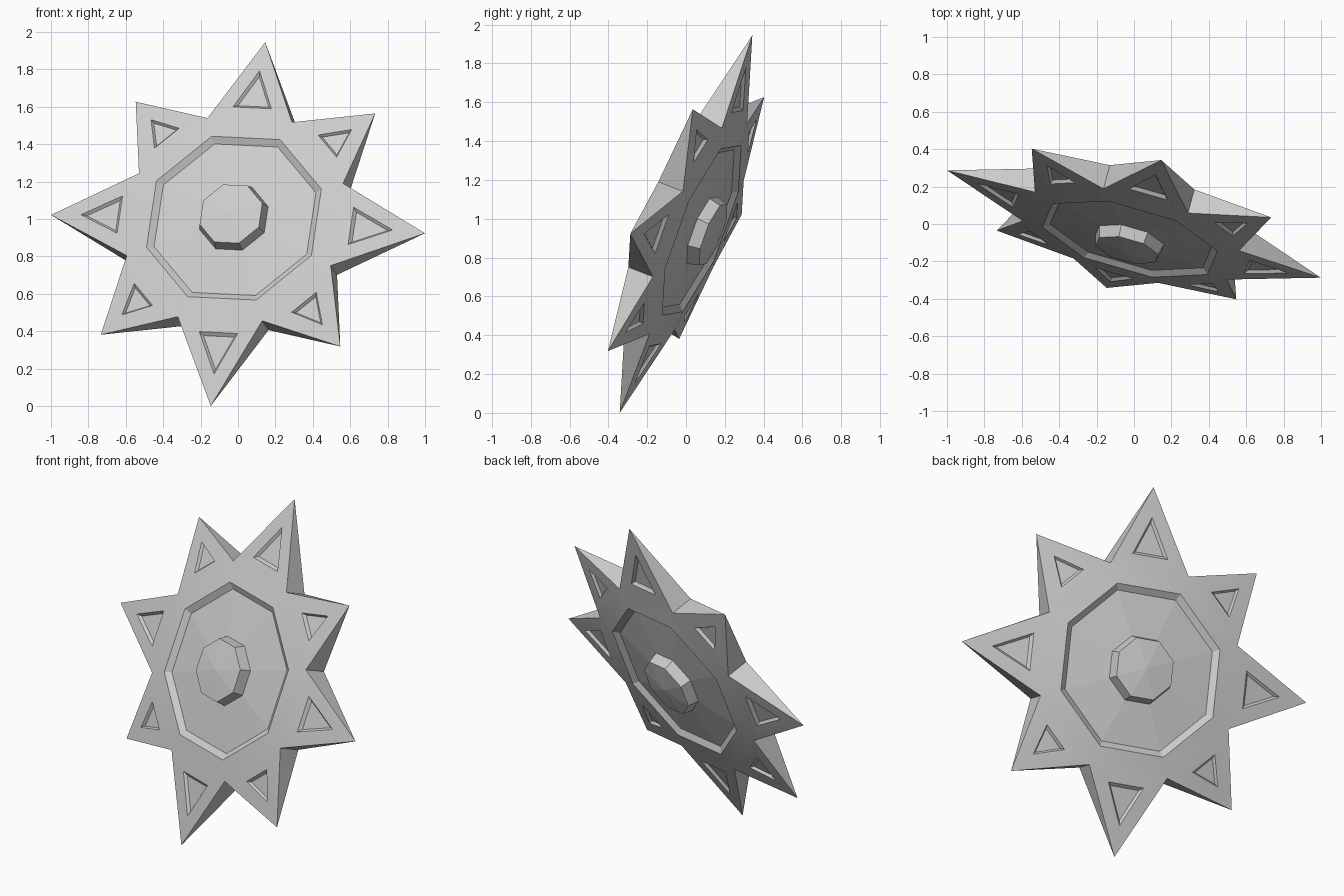
import bpy, bmesh
from math import sin, cos, radians
from mathutils import Vector, Matrix

if "Cube" in bpy.data.objects:
    bpy.data.objects.remove(bpy.data.objects["Cube"])

# Tilted frame of the star: right, up, and front normal
UP = Vector((0.14, 0.3283, 0.9342)).normalized()
RIGHT = Vector((0.9604, -0.2751, -0.0458))
RIGHT = (RIGHT - UP * RIGHT.dot(UP)).normalized()
NORMAL = RIGHT.cross(UP)
FRAME = Matrix((RIGHT, UP, NORMAL)).transposed().to_4x4()
FRAME.translation = (0, 0, 0.9725)

VALLEY_R, VALLEY_H = 0.615, 0.07
RIM_R, RIM_H = 0.497, 0.09


def polar(r, deg, h):
    a = radians(deg)
    return Vector((r * sin(a), r * cos(a), h))


def add_face(bm, pts, side):
    """Add a face facing its side (+1 front, -1 back, 0 outward edge)."""
    f = bm.faces.new([bm.verts.new(p) for p in pts])
    f.normal_update()
    out = f.normal.z * side if side else f.normal.dot(f.calc_center_median())
    if out < 0:
        f.normal_flip()


def finish(bm, name, smooth):
    bmesh.ops.remove_doubles(bm, verts=bm.verts, dist=1e-5)
    me = bpy.data.meshes.new(name)
    bm.to_mesh(me)
    bm.free()
    ob = bpy.data.objects.new(name, me)
    bpy.context.collection.objects.link(ob)
    ob.matrix_world = FRAME
    if smooth:
        bpy.context.view_layer.objects.active = ob
        ob.select_set(True)
        bpy.ops.object.shade_smooth_by_angle(angle=radians(30))
        ob.select_set(False)


# Star body: eight bevelled points, each with a sunken triangle on both sides
bm = bmesh.new()
for i in range(8):
    a = i * 45
    # tip radius, triangle apex radius, triangle base radius, half base width
    tip_r, apex, base, half = ((1.041, 0.868, 0.643, 0.107),
                               (0.943, 0.79, 0.632, 0.085))[i % 2]
    tip = polar(tip_r, a, 0)
    chord = VALLEY_R * cos(radians(22.5))
    slope = VALLEY_H / (tip_r - chord)
    across = polar(1, a + 90, 0)
    for s in (1, -1):
        def on_point(r, w):
            return polar(r, a, s * slope * (tip_r - r)) + across * w
        v1, v2 = (polar(VALLEY_R, a + d, s * VALLEY_H) for d in (-22.5, 22.5))
        r1, r2 = (polar(RIM_R, a + d, s * RIM_H) for d in (-22.5, 22.5))
        outer = [tip, v1, v2]
        tri = [on_point(apex, 0), on_point(base, -half), on_point(base, half)]
        mid = sum(tri, Vector()) / 3
        floor = [mid + (p - mid) * 0.8 - Vector((0, 0, s * 0.016)) for p in tri]
        for k in range(3):
            n = (k + 1) % 3
            add_face(bm, [outer[k], outer[n], tri[n], tri[k]], s)
            add_face(bm, [tri[k], tri[n], floor[n], floor[k]], s)
        add_face(bm, floor, s)
        add_face(bm, [v1, v2, r2, r1], s)
    # knife-edge flanks running from the valleys to the tip
    for d in (-22.5, 22.5):
        add_face(bm, [tip, polar(VALLEY_R, a + d, VALLEY_H),
                      polar(VALLEY_R, a + d, -VALLEY_H)], 0)
finish(bm, "star_body", True)

# Octagonal centres: recess wall, faceted dome, raised boss with shallow peak
PROFILE = [(RIM_R, RIM_H), (0.46, 0.066), (0.195, 0.092), (0.178, 0.155)]
for s, name in ((1, "front_centre"), (-1, "back_centre")):
    bm = bmesh.new()
    for i in range(8):
        d1, d2 = i * 45 - 22.5, i * 45 + 22.5
        for (ra, ha), (rb, hb) in zip(PROFILE, PROFILE[1:]):
            add_face(bm, [polar(ra, d1, s * ha), polar(ra, d2, s * ha),
                          polar(rb, d2, s * hb), polar(rb, d1, s * hb)], s)
        r, h = PROFILE[-1]
        add_face(bm, [polar(r, d1, s * h), polar(r, d2, s * h),
                      Vector((0, 0, s * 0.175))], s)
    finish(bm, name, False)
